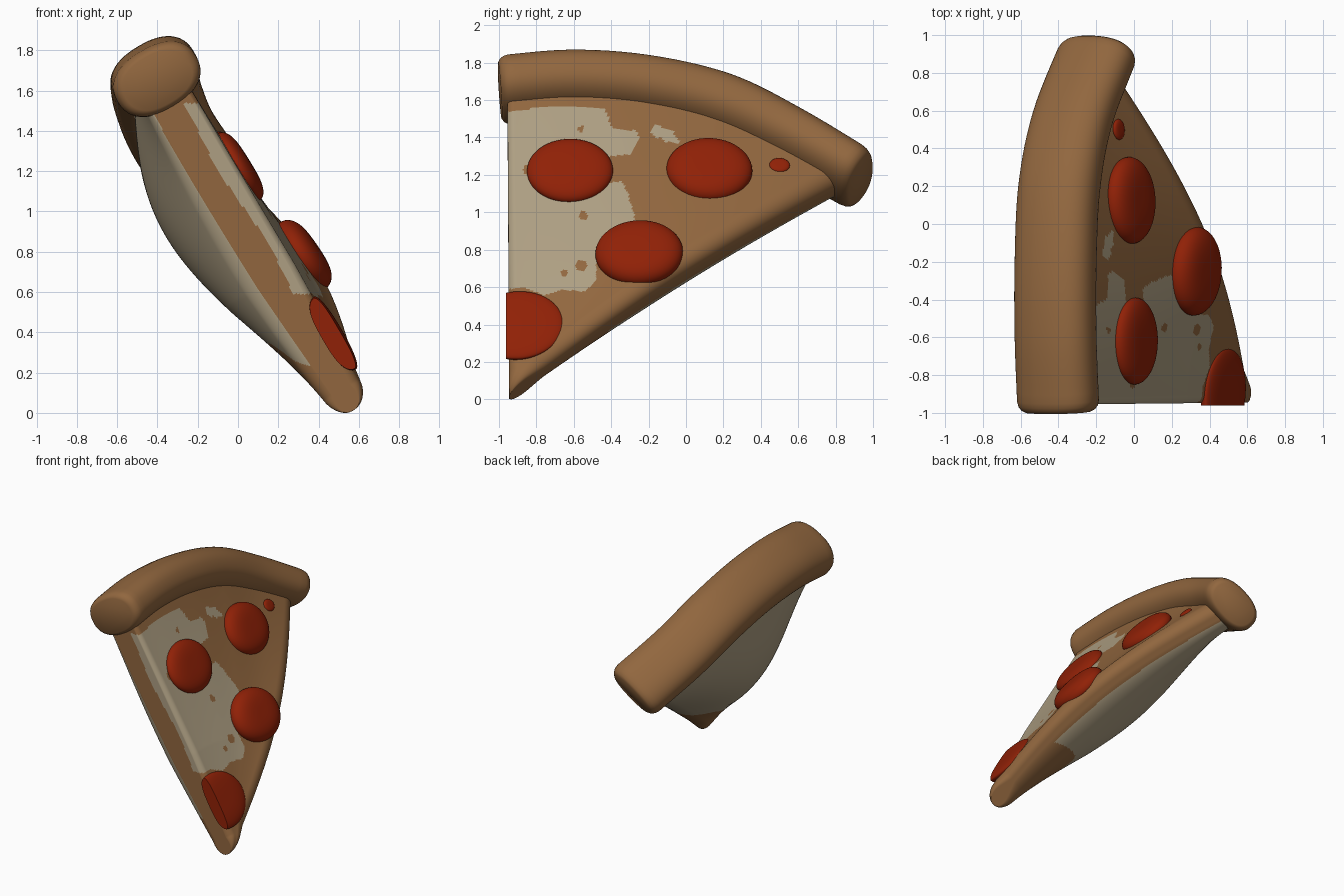
import bpy, bmesh, math
from mathutils import Vector, Matrix
from mathutils.bvhtree import BVHTree

if "Cube" in bpy.data.objects:
    bpy.data.objects.remove(bpy.data.objects["Cube"])


def material(name, rgb):
    m = bpy.data.materials.new(name)
    m.diffuse_color = (*rgb, 1)
    m.use_nodes = True
    m.node_tree.nodes["Principled BSDF"].inputs["Base Color"].default_value = m.diffuse_color
    return m


BROWN = material("baked_dough", (0.285, 0.135, 0.049))
CHEESE = material("cheese", (0.42, 0.345, 0.225))
RED = material("pepperoni_red", (0.28, 0.015, 0.002))

N = Vector((0.857, 0, 0.514)).normalized()    # normal of the tilted slice
TIP = Vector((0.572, -0.945, 0.035))
PATH = [Vector(p) for p in [(-0.40, -0.995, 1.675), (-0.415, -0.6, 1.705), (-0.415, -0.2, 1.675),
                            (-0.395, 0.2, 1.58), (-0.325, 0.56, 1.41), (-0.18, 0.935, 1.195)]]


def crust_point(t):
    """Smooth curve through PATH, t in 0..1."""
    k = len(PATH) - 1
    f = t * k
    i = min(max(int(f), 0), k - 1)
    f -= i
    p1, p2 = PATH[i], PATH[i + 1]
    p0 = PATH[i - 1] if i else 2 * p1 - p2
    p3 = PATH[i + 2] if i + 2 <= k else 2 * p2 - p1
    return 0.5 * (2 * p1 + (p2 - p0) * f + (2 * p0 - 5 * p1 + 4 * p2 - p3) * f * f
                  + (3 * p1 - p0 - 3 * p2 + p3) * f ** 3)


def finish(name, bm, mats, angle=60):
    bmesh.ops.recalc_face_normals(bm, faces=bm.faces)
    me = bpy.data.meshes.new(name)
    bm.to_mesh(me)
    bm.free()
    for m in mats:
        me.materials.append(m)
    ob = bpy.data.objects.new(name, me)
    bpy.context.collection.objects.link(ob)
    bpy.ops.object.select_all(action='DESELECT')
    ob.select_set(True)
    bpy.context.view_layer.objects.active = ob
    bpy.ops.object.shade_smooth_by_angle(angle=math.radians(angle))
    return ob


def loft(bm, rings):
    """Skin closed rings of equal length."""
    n = len(rings[0])
    vs = [[bm.verts.new(p) for p in r] for r in rings]
    for a, b in zip(vs, vs[1:]):
        for i in range(n):
            bm.faces.new((a[i], a[(i + 1) % n], b[(i + 1) % n], b[i]))
    return vs


# ---- slice body: wedge with rounded edges and a sagging underside
ACROSS, ALONG, SIDE = 140, 200, 14
SPAN = (crust_point(1) - crust_point(0)).length


def slice_point(s, t, level):
    """s tip to crust, t front edge to slanted edge, level -1 bottom to 1 top."""
    c = crust_point(0.015 + 0.955 * t)
    c.z -= 0.05 * t
    c.y = max(c.y, -0.955)
    p = TIP.lerp(c, s)
    arch = math.sin(math.pi * s)
    p.z -= 0.03 * arch * t
    width = SPAN * s
    taper = math.sqrt(max(0, 1 - (1 - min(s / 0.06, 1)) ** 2))
    half = (0.09 + 0.03 * min(1, s / 0.4)) * taper
    r = min(0.05 + 0.07 * (t > 0.5), half * 0.85, width * 0.4)
    d = min(t, 1 - t) * width
    if d < r:
        half -= r - math.sqrt(max(0, r * r - (r - d) ** 2))
    off = level * half + 0.165 * arch * t ** 1.5
    if level < 0:
        off += level * 0.26 * math.sin(math.pi * s ** 1.5) * max(0, math.sin(math.pi * t)) ** 0.8
    return p + N * off


ts = [(1 - math.cos(math.pi * i / ACROSS)) / 2 for i in range(ACROSS + 1)]
lv = [1 - 2 * j / SIDE for j in range(1, SIDE)]
section = ([(t, 1) for t in ts] + [(1, l) for l in lv]
           + [(t, -1) for t in reversed(ts)] + [(0, -l) for l in lv])
# the walls use only the thickness, so the sag is left out along both edges
steps = [(j / ALONG) ** 1.2 for j in range(ALONG + 1)]
bm = bmesh.new()
rows = loft(bm, [[slice_point(s, t, l) for t, l in section] for s in steps])
bm.faces.new(rows[-1])
bmesh.ops.remove_doubles(bm, verts=bm.verts, dist=0.0002)
bmesh.ops.recalc_face_normals(bm, faces=bm.faces)

# cheese outline seen from the right, (y, z)
PATCH = [(-1.1, .60), (-1.1, 1.54), (-.88, 1.57), (-.78, 1.585), (-.6, 1.59), (-.44, 1.58), (-.39, 1.47),
         (-.27, 1.46), (-.245, 1.41), (-.29, 1.335), (-.42, 1.32), (-.42, 1.18), (-.34, 1.19),
         (-.31, 1.12), (-.27, .98), (-.4, .85), (-.48, .75), (-.48, .66), (-.54, .6), (-.66, .61),
         (-.76, .58), (-.86, .62)]
HOLES = [(-.56, 1.47, .016), (-.55, 1.005, .024), (-.65, .70, .018), (-.56, .74, .03), (-.84, 1.25, .03)]
ISLANDS = [(-.15, 1.455, .035), (-.10, 1.435, .035), (-.06, 1.41, .02)]


def in_patch(y, z):
    if any(math.hypot(y - a, z - b) < r for a, b, r in HOLES):
        return False
    if any(math.hypot(y - a, z - b) < r for a, b, r in ISLANDS):
        return True
    inside = False
    for (y1, z1), (y2, z2) in zip(PATCH, PATCH[1:] + PATCH[:1]):
        if (z1 > z) != (z2 > z) and y < (y2 - y1) * (z - z1) / (z2 - z1) + y1:
            inside = not inside
    return inside


for f in bm.faces:
    c = f.calc_center_median()
    facing = f.normal.dot(N)
    edge = 0.56 + 0.012 * math.sin(9 * c.z)
    if facing > 0.5 or (f.normal.y < -0.5 and c.dot(N) > edge):
        f.material_index = int(in_patch(c.y, c.z))
    elif facing < -0.2:
        wob = 0.03 * math.sin(9 * c.y + 2) + 0.02 * math.sin(21 * c.y)
        f.material_index = int(c.z > 0.28 + 0.28 * (c.y + .95) + wob)
bvh = BVHTree.FromBMesh(bm)
parts = [finish("slice_body", bm, [BROWN, CHEESE])]

# ---- crust: oval section swept along the outer arc, with rounded ends
bm = bmesh.new()
rings = []
M, R = 40, 48
ends = [(0, .8), (.006, .9), (.016, .97), (.03, 1)]
stations = ends + [(.03 + .94 * i / M, 1) for i in range(1, M)] + [(1 - t, k) for t, k in reversed(ends)]
for t, k in stations:
    p = crust_point(t)
    tan = (crust_point(t + .01) - crust_point(t - .01)).normalized()
    n = (N - tan * N.dot(tan)).normalized()
    b = tan.cross(n)
    slim = 1 - 0.14 * max(0, (t - .6) / .4)
    ring = []
    for i in range(R):
        a = 2 * math.pi * i / R
        ca, sa = math.cos(a), math.sin(a)
        u = math.copysign(abs(ca) ** 0.85, ca) * 0.225 * k
        v = math.copysign(abs(sa) ** 0.85, sa) * 0.16 * k * slim
        ring.append(p + n * u + b * v)
    rings.append(ring)
rows = loft(bm, rings)
bm.faces.new(rows[0])
bm.faces.new(rows[-1])
parts.append(finish("crust", bm, [BROWN]))


# ---- pepperoni: low domes set on the top surface; one is cut by the front edge
def pepperoni(name, y, z, r, height, cut=False):
    hit, nrm, _, _ = bvh.ray_cast(Vector((5, max(y, -.82), z)), Vector((-1, 0, 0)))
    nrm = (nrm + N).normalized()
    hit.y = y
    side = (Vector((0, 1, 0)) - nrm * nrm.y).normalized()
    up = nrm.cross(side)
    bm = bmesh.new()
    bmesh.ops.create_uvsphere(bm, u_segments=48, v_segments=32, radius=1)
    for v in bm.verts:
        x, w, h = v.co
        rho = math.hypot(x, w)
        dome = math.sqrt(max(0, 1 - rho ** 3.5))
        lift = dome * (height if h > 0 else -.065)
        v.co = hit + side * x * r + up * w * r * .85 + nrm * lift
    if cut:
        geom = bm.verts[:] + bm.edges[:] + bm.faces[:]
        res = bmesh.ops.bisect_plane(bm, geom=geom, plane_co=(0, -.962, 0),
                                     plane_no=(0, -1, 0), clear_outer=True)
        edges = [e for e in res["geom_cut"] if isinstance(e, bmesh.types.BMEdge)]
        bmesh.ops.edgeloop_fill(bm, edges=edges)
    parts.append(finish(name, bm, [RED]))


pepperoni("pepperoni_upper_front", -.62, 1.245, .23, .06)
pepperoni("pepperoni_upper_back", .125, 1.25, .23, .075)
pepperoni("pepperoni_middle", -.25, .805, .235, .085)
pepperoni("pepperoni_tip", -.90, .42, .245, .03, True)
pepperoni("pepperoni_chip", .50, 1.275, .055, .015)

# ---- stand on the ground
low = min(v.co.z for ob in parts for v in ob.data.vertices)
for ob in parts:
    ob.data.transform(Matrix.Translation((0, 0, -low)))
